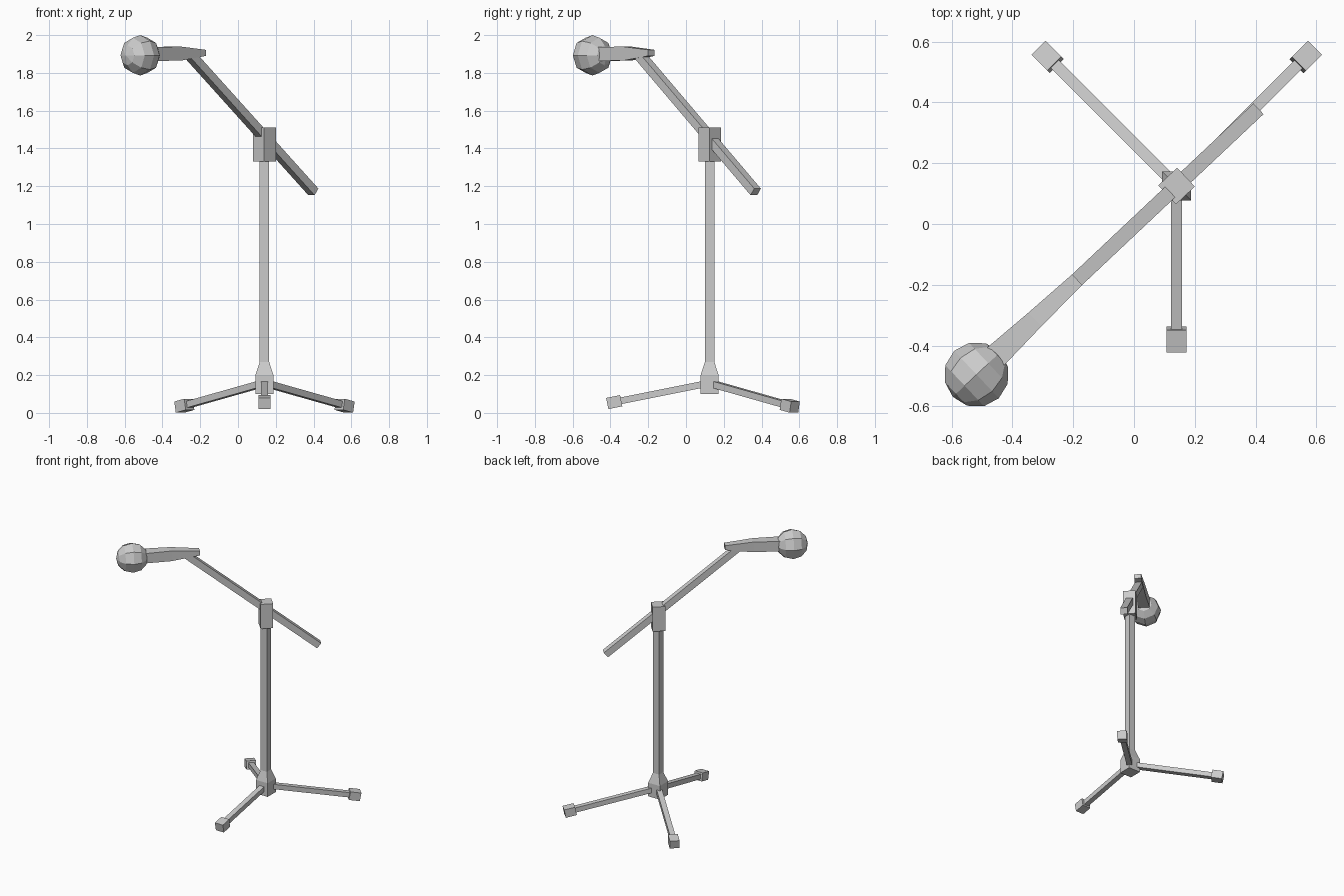
import bpy, bmesh, math
from mathutils import Vector, Matrix

if "Cube" in bpy.data.objects:
    bpy.data.objects.remove(bpy.data.objects["Cube"])

POLE = Vector((0.14, 0.125, 0))
YAW = math.radians(43.3)
U = Vector((math.cos(YAW), math.sin(YAW), 0))   # horizontal boom direction


def finish(name, bm):
    bmesh.ops.recalc_face_normals(bm, faces=bm.faces)
    mesh = bpy.data.meshes.new(name)
    bm.to_mesh(mesh)
    bm.free()
    obj = bpy.data.objects.new(name, mesh)
    bpy.context.collection.objects.link(obj)
    return obj


def loft(name, sections, yaw=0.0):
    """Join rectangular sections (centre, width, height, normal) into a capped solid."""
    bm = bmesh.new()
    rings = []
    for centre, w, h, normal in sections:
        n = Vector(normal).normalized()
        if abs(n.z) > 0.99:
            side = Vector((math.cos(yaw), math.sin(yaw), 0))
        else:
            side = Vector((0, 0, 1)).cross(n).normalized()
        up = n.cross(side)
        rings.append([bm.verts.new(Vector(centre) + side * a * w / 2 + up * b * h / 2)
                      for a, b in ((-1, -1), (1, -1), (1, 1), (-1, 1))])
    for r0, r1 in zip(rings, rings[1:]):
        for i in range(4):
            j = (i + 1) % 4
            bm.faces.new((r0[i], r0[j], r1[j], r1[i]))
    bm.faces.new(rings[0])
    bm.faces.new(rings[-1])
    return finish(name, bm)


def bar(name, a, b, w, h):
    return loft(name, [(a, w, h, b - a), (b, w, h, b - a)])


def column(name, levels, yaw=0.0):
    return loft(name, [(POLE + Vector((0, 0, z)), w, w, (0, 0, 1)) for z, w in levels], yaw)


def along(s, z):
    return POLE + U * s + Vector((0, 0, z))


# Upright: tapered hub, pole and the clamp turned to face the boom
column("base_hub", [(0.10, 0.095), (0.20, 0.095), (0.27, 0.05)])
column("pole", [(0.20, 0.05), (1.36, 0.05)])
column("boom_clamp", [(1.33, 0.085), (1.51, 0.085)], YAW)

# Tripod legs with block feet
for name, angle, reach in (("front", -90, 0.505), ("back_left", 135, 0.60), ("back_right", 45, 0.60)):
    a = math.radians(angle)
    d = Vector((math.cos(a), math.sin(a), -0.2))
    start = POLE + Vector((0, 0, 0.158))
    foot = start + d * reach
    bar(name + "_leg", start, foot, 0.037, 0.035)
    bar(name + "_foot", foot - d * 0.037, foot + d * 0.037, 0.065, 0.06)

# Slanted boom
bar("boom", along(0.356, 1.17), along(-0.54, 1.894), 0.048, 0.045)

# Microphone handle, flaring towards the head
loft("microphone_handle", [(along(-0.449, 1.906), 0.048, 0.032, -U),
                           (along(-0.64, 1.902), 0.062, 0.075, -U),
                           (along(-0.83, 1.900), 0.082, 0.072, -U)])

# Faceted microphone head, axis along the handle
bm = bmesh.new()
bmesh.ops.create_uvsphere(bm, u_segments=8, v_segments=6, radius=0.107)
bmesh.ops.transform(bm, verts=bm.verts, matrix=Matrix.Translation(along(-0.904, 1.893))
                    @ Matrix.Rotation(YAW, 4, 'Z') @ Matrix.Rotation(math.pi / 2, 4, 'Y'))
finish("microphone_head", bm)
